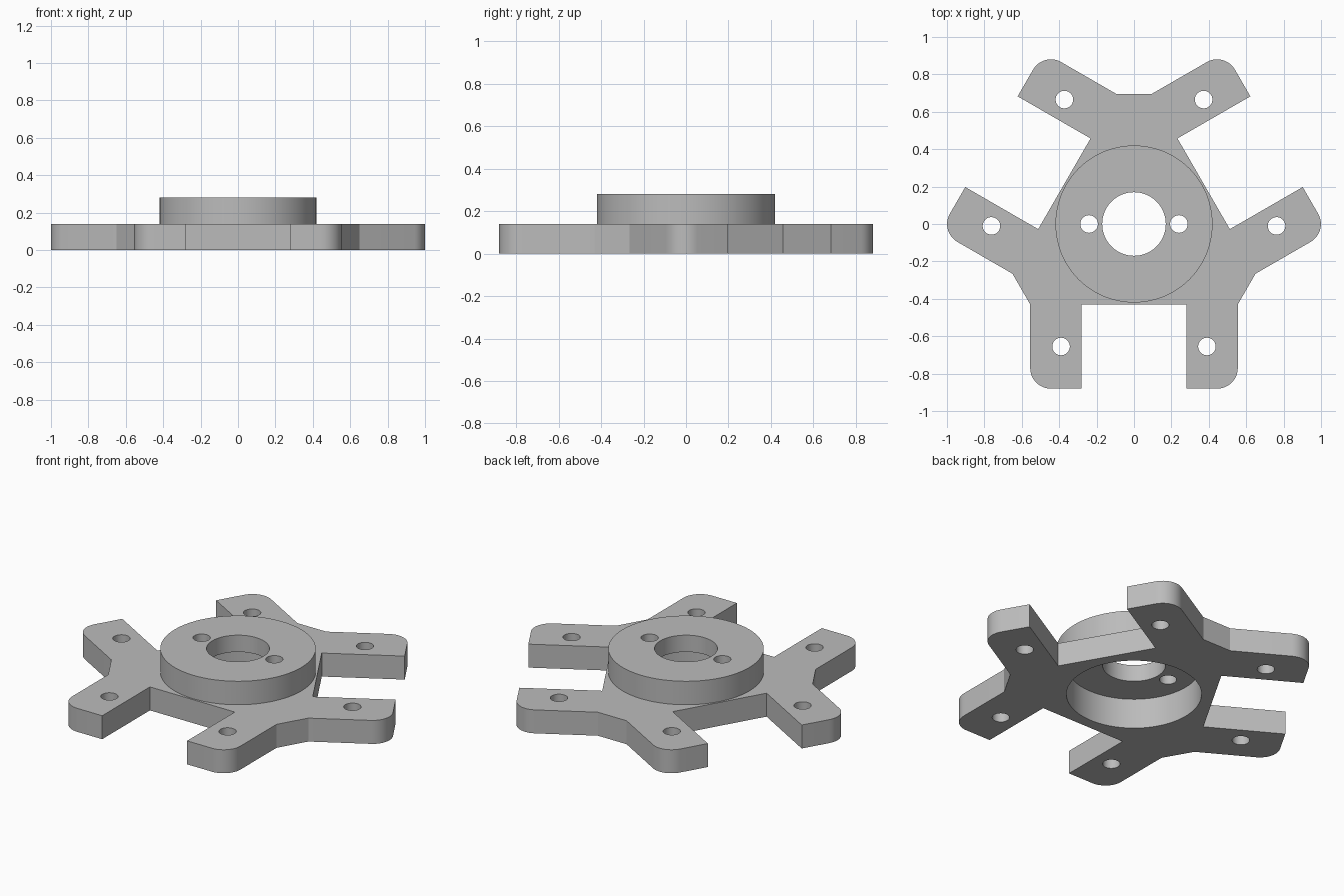
import bpy
import bmesh
from math import cos, sin, pi, radians
from mathutils import Vector, Matrix

cube = bpy.data.objects.get("Cube")
if cube:
    bpy.data.objects.remove(cube, do_unlink=True)

PLATE_TOP, HUB_TOP, RECESS_TOP = 0.14, 0.28, 0.18

metal = bpy.data.materials.new("grey metal")
metal.use_nodes = True
metal.diffuse_color = (0.5, 0.5, 0.5, 1)
metal.node_tree.nodes["Principled BSDF"].inputs["Base Color"].default_value = (0.5, 0.5, 0.5, 1)


def prism(name, outline, z0, z1):
    """Solid made by extruding a counter-clockwise outline from z0 to z1."""
    bm = bmesh.new()
    base = bm.faces.new([bm.verts.new((p[0], p[1], z0)) for p in outline])
    top = bmesh.ops.extrude_face_region(bm, geom=[base], use_keep_orig=True)
    moved = [v for v in top["geom"] if isinstance(v, bmesh.types.BMVert)]
    bmesh.ops.translate(bm, verts=moved, vec=(0, 0, z1 - z0))
    bmesh.ops.recalc_face_normals(bm, faces=bm.faces)
    mesh = bpy.data.meshes.new(name)
    bm.to_mesh(mesh)
    bm.free()
    mesh.materials.append(metal)
    obj = bpy.data.objects.new(name, mesh)
    bpy.context.collection.objects.link(obj)
    return obj


def circle(x, y, r, n):
    return [(x + r * cos(2 * pi * i / n), y + r * sin(2 * pi * i / n)) for i in range(n)]


def combine(body, tool, operation):
    """Apply a boolean to the body and discard the tool."""
    mod = body.modifiers.new("boolean", "BOOLEAN")
    mod.operation, mod.solver, mod.object = operation, "EXACT", tool
    bpy.context.view_layer.objects.active = body
    bpy.ops.object.modifier_apply(modifier=mod.name)
    bpy.data.objects.remove(tool, do_unlink=True)


# One pair of arms: straight inner corner, rounded outer corner
INNER, OUTER, ROOT, END, FILLET = 0.28, 0.555, -0.43, -0.88, 0.11
right_half = [Vector((INNER, ROOT)), Vector((INNER, END))]
for i in range(13):
    a = -pi / 2 + pi / 2 * i / 12
    right_half.append(Vector((OUTER - FILLET + FILLET * cos(a), END + FILLET + FILLET * sin(a))))
right_half.append(Vector((OUTER, ROOT)))
pair = [Vector((-p.x, p.y)) for p in reversed(right_half)] + right_half

# Three pairs around the centre form the plate outline
turns = [Matrix.Rotation(radians(120 * k), 2) for k in range(3)]
outline = [turn @ p for turn in turns for p in pair]
body = prism("mounting_bracket", outline, 0, PLATE_TOP)

# Raised hub
combine(body, prism("hub", circle(0, 0, 0.42, 96), 0.07, HUB_TOP), "UNION")

# Recess underneath, centre bore, hub screw holes and arm screw holes
combine(body, prism("recess", circle(0, 0, 0.365, 96), -0.1, RECESS_TOP), "DIFFERENCE")
combine(body, prism("bore", circle(0, 0, 0.17, 64), -0.1, 0.4), "DIFFERENCE")
screw_holes = [Vector((s * 0.24, 0)) for s in (-1, 1)]
screw_holes += [turn @ Vector((s * 0.39, -0.655)) for turn in turns for s in (-1, 1)]
for p in screw_holes:
    combine(body, prism("screw_hole", circle(p.x, p.y, 0.047, 32), -0.1, 0.4), "DIFFERENCE")

# Smooth round walls, sharp rims
bpy.ops.object.select_all(action="DESELECT")
body.select_set(True)
bpy.context.view_layer.objects.active = body
bpy.ops.object.shade_smooth_by_angle(angle=radians(25))
